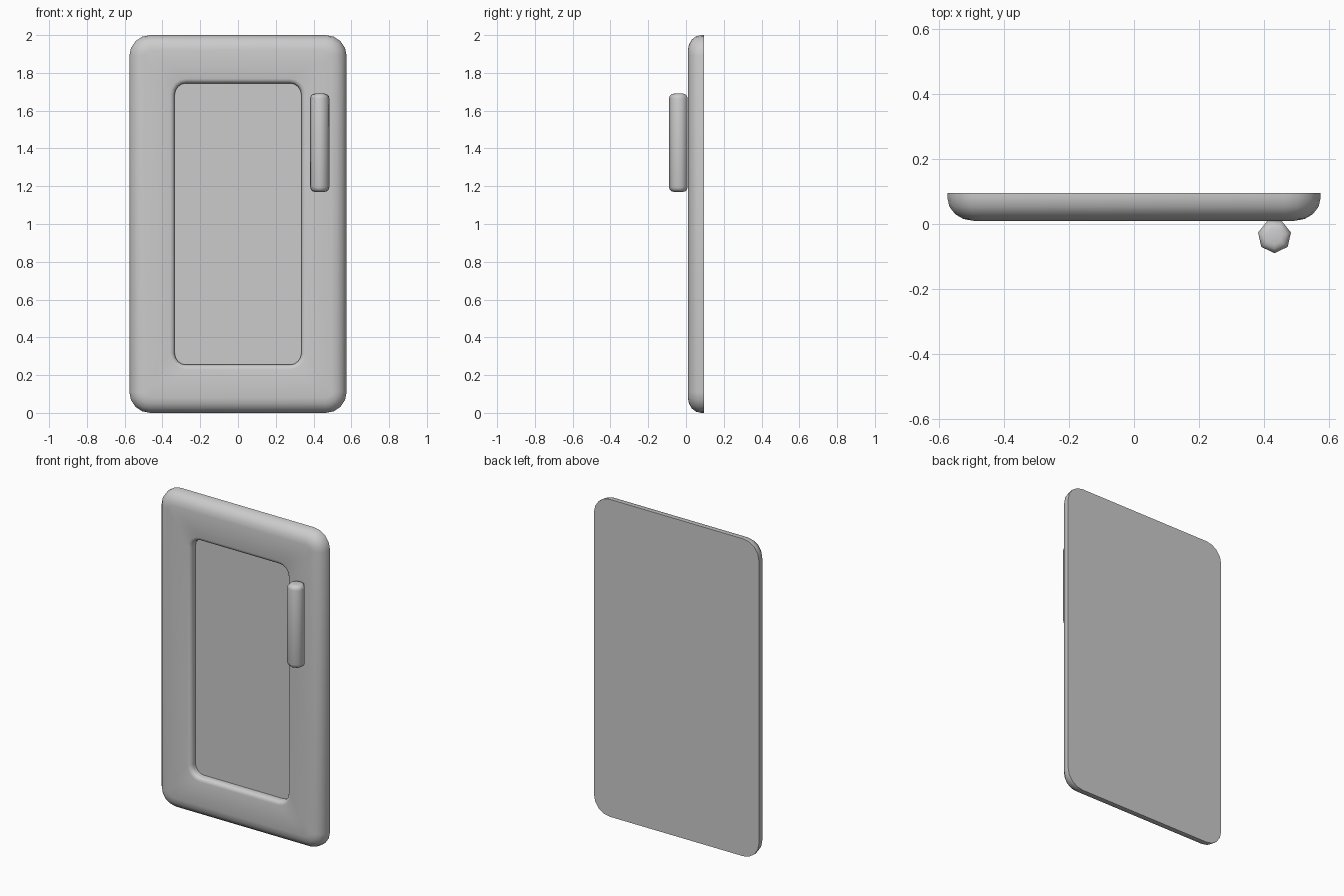
import bpy, bmesh
from math import sin, cos, pi, radians

cube = bpy.data.objects.get("Cube")
if cube:
    bpy.data.objects.remove(cube)

grey = bpy.data.materials.new("light grey")
grey.use_nodes = True
grey.diffuse_color = (0.6, 0.6, 0.6, 1)
grey.node_tree.nodes["Principled BSDF"].inputs["Base Color"].default_value = (0.6, 0.6, 0.6, 1)


def rounded_rect(half_x, half_z, radius, y, steps=4):
    """Closed outline of a rounded rectangle standing at depth y."""
    points = []
    for k, (sx, sz) in enumerate([(1, 1), (-1, 1), (-1, -1), (1, -1)]):
        for i in range(steps + 1):
            a = (k + i / steps) * pi / 2
            points.append((sx * (half_x - radius) + radius * cos(a), y,
                           1 + sz * (half_z - radius) + radius * sin(a)))
    return points


def loft(name, outlines, angle):
    """Skin a row of outlines, cap both ends and shade smooth."""
    bm = bmesh.new()
    rings = [[bm.verts.new(p) for p in line] for line in outlines]
    for a, b in zip(rings, rings[1:]):
        for i in range(len(a)):
            j = (i + 1) % len(a)
            bm.faces.new((a[i], a[j], b[j], b[i]))
    bm.faces.new(rings[0])
    bm.faces.new(rings[-1])
    bmesh.ops.recalc_face_normals(bm, faces=bm.faces)
    mesh = bpy.data.meshes.new(name)
    bm.to_mesh(mesh)
    bm.free()
    mesh.materials.append(grey)
    obj = bpy.data.objects.new(name, mesh)
    bpy.context.collection.objects.link(obj)
    bpy.ops.object.select_all(action="DESELECT")
    obj.select_set(True)
    bpy.context.view_layer.objects.active = obj
    bpy.ops.object.shade_smooth_by_angle(angle=radians(angle))
    return obj


# Door: flat back, rounded outer edge, rounded lip and sunken panel
BACK, FRONT, PANEL = 0.095, 0.01, 0.055
door = [rounded_rect(0.575, 1, 0.11, BACK)]
for i in range(5):
    a = i / 4 * pi / 2
    inset = 0.08 * (1 - cos(a))
    door.append(rounded_rect(0.575 - inset, 1 - inset, 0.11 - inset, 0.08 - 0.07 * sin(a)))
for i in range(4):
    a = i / 3 * pi / 2
    grow = 0.025 * (1 - sin(a))
    door.append(rounded_rect(0.335 + grow, 0.745 + grow, 0.06 + grow,
                             FRONT + 0.025 * (1 - cos(a))))
door.append(rounded_rect(0.335, 0.745, 0.06, PANEL))
loft("door", door, 50)

# Handle: seven-sided bar with rounded ends
SIDES, RADIUS, ROUND = 7, 0.052, 0.026
ends = [(RADIUS - ROUND * (1 - sin(i * pi / 6)), ROUND * (1 - cos(i * pi / 6))) for i in range(4)]
sections = [(r, 1.17 + d) for r, d in ends] + [(r, 1.69 - d) for r, d in reversed(ends)]
handle = [[(0.433 + r * sin(2 * pi * k / SIDES), -0.038 - r * cos(2 * pi * k / SIDES), z)
           for k in range(SIDES)] for r, z in sections]
loft("handle", handle, 60)
